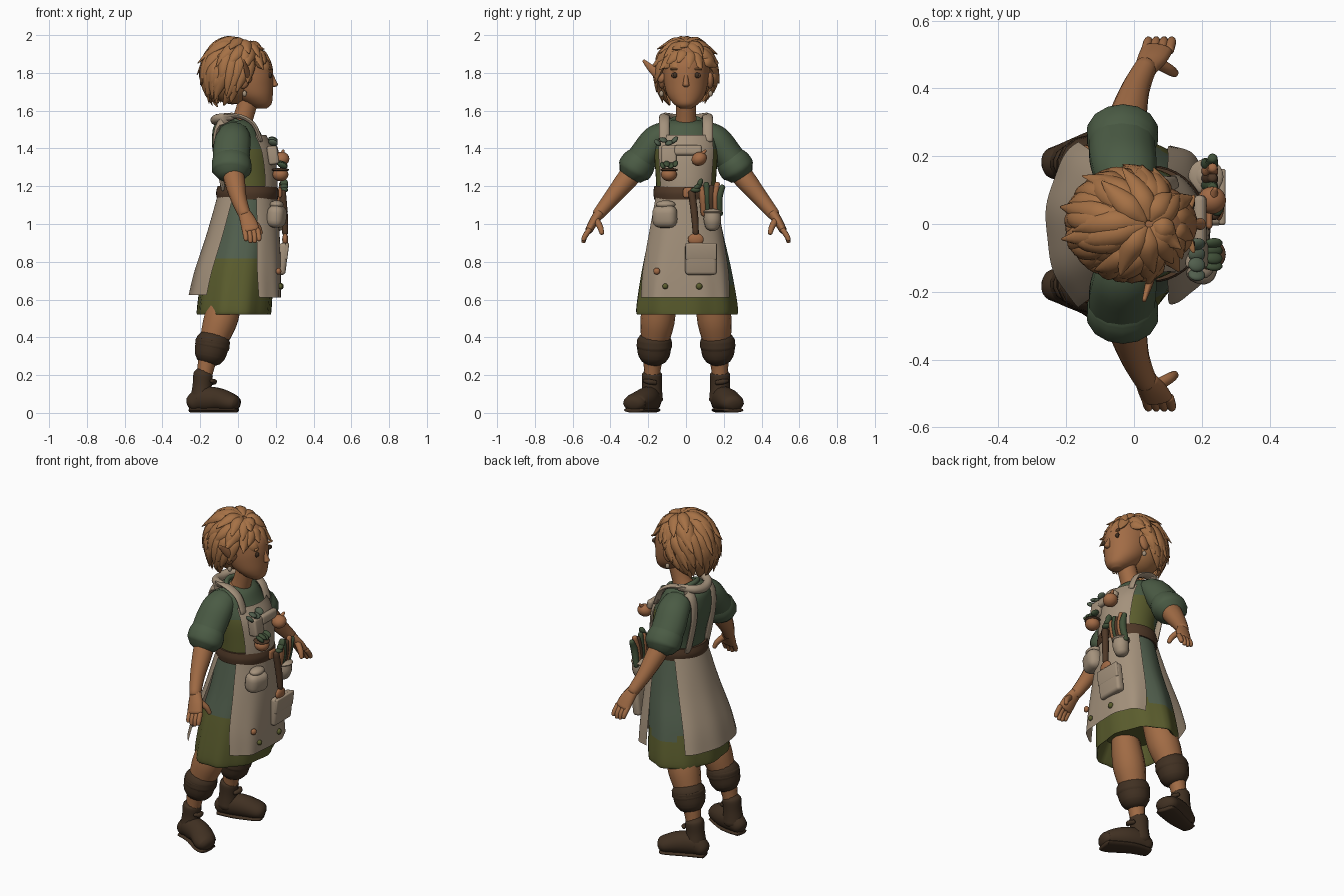
import bpy
import bmesh
import math
import random
from mathutils import Vector, Matrix, Euler

random.seed(4)
default_cube = bpy.data.objects.get("Cube")
if default_cube:
    bpy.data.objects.remove(default_cube, do_unlink=True)


def make_material(name, red, green, blue):
    material = bpy.data.materials.new(name)
    material.use_nodes = True
    color = (red, green, blue, 1)
    material.diffuse_color = color
    shader = material.node_tree.nodes["Principled BSDF"]
    shader.inputs["Base Color"].default_value = color
    shader.inputs["Roughness"].default_value = .9
    return material


skin = make_material("warm skin", .36, .15, .06)
hair = make_material("ginger hair", .38, .165, .06)
linen = make_material("apron linen", .37, .285, .2)
teal = make_material("shirt green", .069, .104, .058)
sage = make_material("faded skirt green", .083, .115, .075)
olive = make_material("olive green", .105, .11, .027)
boot = make_material("boot brown", .052, .03, .016)
leather = make_material("belt leather", .08, .041, .021)
terracotta = make_material("terracotta", .36, .145, .06)
leaf = make_material("leaf green", .052, .082, .04)


def finish(name, bm, materials, rule=None, angle=50):
    """Turn a bmesh into a smooth object; rule picks a material per face."""
    bmesh.ops.recalc_face_normals(bm, faces=bm.faces)
    if rule:
        for face in bm.faces:
            face.material_index = int(rule(face.calc_center_median()))
    mesh = bpy.data.meshes.new(name)
    bm.to_mesh(mesh)
    bm.free()
    for material in materials:
        mesh.materials.append(material)
    obj = bpy.data.objects.new(name, mesh)
    bpy.context.collection.objects.link(obj)
    bpy.ops.object.select_all(action="DESELECT")
    obj.select_set(True)
    bpy.context.view_layer.objects.active = obj
    bpy.ops.object.shade_smooth_by_angle(angle=math.radians(angle))


def smooth_path(points, steps):
    """Catmull-Rom interpolation of tuples of any length."""
    result = []
    last = len(points) - 1
    for i in range(last):
        quad = [points[max(0, min(last, i + k))] for k in (-1, 0, 1, 2)]
        for step in range(steps):
            t = step / steps
            result.append(tuple(
                b + t * (c - a) / 2 + t * t * (a - 2.5 * b + 2 * c - d / 2)
                + t ** 3 * (3 * b - a - 3 * c + d) / 2 for a, b, c, d in zip(*quad)))
    result.append(tuple(points[-1]))
    return result


def skin_rings(bm, rings, closed=True):
    for low, high in zip(rings, rings[1:]):
        count = len(low)
        for i in range(count if closed else count - 1):
            j = (i + 1) % count
            bm.faces.new((low[i], low[j], high[j], high[i]))
    if closed:
        bm.faces.new(rings[0][::-1])
        bm.faces.new(rings[-1])


def add_sweep(bm, points, ref=(0, 0, 1), sides=14, steps=4):
    """Rounded tube; each point is x, y, z, half width, half height."""
    path = smooth_path([p if len(p) == 5 else (*p, p[3]) for p in points], steps)
    centers = [Vector(p[:3]) for p in path]
    rings = []

    def ring(center, tangent, wide, tall):
        across = tangent.cross(Vector(ref)).normalized()
        up = across.cross(tangent).normalized()
        turns = [math.tau * i / sides for i in range(sides)]
        rings.append([bm.verts.new(center + across * wide * math.cos(t)
                                   + up * tall * math.sin(t)) for t in turns])

    last = len(path) - 1
    for i, (center, p) in enumerate(zip(centers, path)):
        tangent = (centers[min(i + 1, last)] - centers[max(i - 1, 0)]).normalized()
        cap = tangent * min(p[3], p[4])
        if i == 0:
            for out, size in ((.5, .45), (.3, .8)):
                ring(center - cap * out, tangent, p[3] * size, p[4] * size)
        ring(center, tangent, p[3], p[4])
        if i == last:
            for out, size in ((.3, .8), (.5, .45)):
                ring(center + cap * out, tangent, p[3] * size, p[4] * size)
    skin_rings(bm, rings)


def sweep(name, points, material, **options):
    bm = bmesh.new()
    add_sweep(bm, points, **options)
    finish(name, bm, [material])


def loft(name, rings, materials, rule=None, facing=0, spread=None, fold=0, boxy=0):
    """Stack of ellipses (z, centre x, radius x, radius y); spread opens an arc, boxy squares the hem."""
    bm = bmesh.new()
    count = 40
    stack = []
    for z, cx, rx, ry in smooth_path(rings, 6):
        row = []
        drop = max(0, 1.1 - z)
        for i in range(count):
            turn = math.tau * i / count
            if spread:
                turn = facing + math.radians(spread) * (2 * i / (count - 1) - 1)
            wave = 1 + fold * math.sin(turn * 9) * drop
            across, along = [math.copysign(abs(v) ** (1 - boxy * drop), v)
                             for v in (math.cos(turn), math.sin(turn))]
            row.append(bm.verts.new((cx + rx * wave * across, ry * wave * along, z)))
        stack.append(row)
    skin_rings(bm, stack, closed=not spread)
    if spread:
        bmesh.ops.solidify(bm, geom=bm.faces[:], thickness=.014)
    finish(name, bm, materials, rule)


def ball(name, place, size, material, turn=(0, 0, 0)):
    bm = bmesh.new()
    matrix = Matrix.LocRotScale(Vector(place), Euler(turn), Vector(size))
    bmesh.ops.create_uvsphere(bm, u_segments=20, v_segments=12, radius=1, matrix=matrix)
    finish(name, bm, [material])


def block(name, place, size, material, turn=(0, 0, 0), round_by=.012):
    bm = bmesh.new()
    matrix = Matrix.LocRotScale(Vector(place), Euler(turn), Vector(size))
    bmesh.ops.create_cube(bm, size=1, matrix=matrix)
    bmesh.ops.bevel(bm, geom=bm.edges[:], offset=round_by, segments=4, affect="EDGES", profile=.5)
    finish(name, bm, [material])


# Dress: shirt body and skirt
loft("shirt_body", [(1.14, .05, .145, .155), (1.25, .045, .145, .16), (1.38, .022, .155, .168),
                    (1.47, -.005, .132, .16), (1.525, -.015, .108, .13), (1.55, -.01, .06, .075)],
     [teal, olive], lambda c: c.z < 1.4 and abs(c.y) > .09 and c.x > -.03)
loft("skirt", [(.63, -.02, .15, .2), (.53, -.02, .185, .25), (.55, -.02, .195, .268),
               (.75, 0, .187, .238), (.95, .03, .165, .195), (1.16, .05, .145, .155)],
     [sage, olive], lambda c: c.z < .76 - .3 * c.y, fold=.05)
sweep("collar", [(.072 * math.cos(t) + .015, .085 * math.sin(t), 1.53 - .035 * math.cos(t), .014)
                 for t in (math.tau * i / 12 for i in range(13))], teal)

# Apron panels, bib, straps and belt
loft("apron_front", [(.61, -.01, .235, .243), (.75, 0, .226, .237), (.95, .03, .19, .205),
                     (1.17, .05, .155, .165)], [linen], spread=71, fold=.03, boxy=.8)
loft("apron_back", [(.625, -.09, .17, .272), (.75, -.065, .165, .25), (.95, -.01, .155, .205),
                    (1.17, .045, .148, .162)], [linen], facing=math.pi, spread=64, fold=.03)
loft("bib", [(1.16, .05, .158, .165), (1.25, .05, .158, .17), (1.38, .03, .163, .18),
             (1.47, .005, .145, .17)], [linen], spread=54)
loft("belt", [(1.13, .05, .16, .168), (1.165, .05, .166, .173), (1.2, .05, .158, .168)], [leather])
for side, label in ((1, "left"), (-1, "right")):
    sweep(label + "_strap", [(.12, .115 * side, 1.44, .027, .012), (.08, .115 * side, 1.53, .027, .012),
                             (-.01, .112 * side, 1.572, .028, .012), (-.1, .095 * side, 1.53, .028, .012),
                             (-.12, .09 * side, 1.4, .026, .012), (-.076, .09 * side, 1.18, .026, .012)],
          linen, ref=(1, 0, .6))
sweep("neck_yoke", [(-.03, -.11, 1.57, .02), (-.1, -.07, 1.56, .024), (-.12, 0, 1.55, .026),
                    (-.1, .07, 1.56, .024), (-.03, .11, 1.57, .02)], linen)

# Neck, head and face
ball("neck_base", (.02, 0, 1.515), (.072, .08, .045), skin, (0, .4, 0))
sweep("neck", [(0, 0, 1.49, .065), (.03, 0, 1.57, .054), (.06, 0, 1.67, .055)], skin, ref=(1, 0, 0))
loft("head", [(1.612, .125, .028, .03), (1.635, .11, .067, .064), (1.68, .08, .104, .098),
              (1.74, .055, .131, .115), (1.8, .043, .143, .119), (1.86, .03, .143, .115),
              (1.93, .02, .1, .09), (1.96, .01, .05, .05)], [skin])
sweep("nose", [(.176, 0, 1.79, .01), (.189, 0, 1.755, .014), (.195, 0, 1.735, .018)], skin, ref=(1, 0, 0))
ball("mouth", (.174, 0, 1.679), (.009, .03, .005), leather)
ball("lower_lip", (.172, 0, 1.669), (.011, .022, .007), skin)
for side, label in ((1, "left"), (-1, "right")):
    ball(label + "_eye", (.168, .056 * side, 1.787), (.008, .024, .015), leather, (0, 0, -.35 * side))
    ball(label + "_pupil", (.172, .056 * side, 1.787), (.008, .012, .012), boot, (0, 0, -.35 * side))
    ball(label + "_eyebrow", (.167, .058 * side, 1.82), (.01, .03, .006), hair, (0, 0, -.35 * side))
    ball(label + "_ear", (.035, .128 * side, 1.76), (.028, .018, .045), skin, (0, .3, 0))
    ball(label + "_earring", (.035, .13 * side, 1.69), (.012, .012, .016), linen)
sweep("pointed_ear_tip", [(.06, -.12, 1.765, .014, .026), (.045, -.175, 1.815, .012, .022),
                          (.03, -.225, 1.865, .006, .008)], skin)

# Hair: a cap covered in overlapping pointed tufts that sweep backwards from a forward crown
ball("hair_cap", (-.03, 0, 1.805), (.15, .145, .172), hair)
locks = bmesh.new()
hair_center = Vector((-.012, 0, 1.8))
crown_lean = Matrix.Rotation(.35, 3, "Y")


def hair_point(turn, tilt, grow):
    ray = crown_lean @ Vector((math.sin(tilt) * math.cos(turn), math.sin(tilt) * math.sin(turn), math.cos(tilt)))
    return hair_center + Vector((ray.x * .165, ray.y * .147, ray.z * .175)) * grow


for start, end, count in ((.1, 1, 11), (.45, 1.5, 18), (.85, 2, 22), (1.3, 2.3, 22), (1.6, 2.5, 22)):
    for i in range(count):
        turn = math.tau * (i + random.uniform(-.4, .4)) / count
        front = abs(math.remainder(turn, math.tau))
        stop = end + random.uniform(-.2, .2)
        if front < .95:
            stop = min(stop, 1.36 + .25 * front + random.uniform(-.1, .1))
        stop -= .35 * math.cos(turn)
        if stop - start < .3 or (front < 1.25 and start > 1):
            continue
        lean = random.uniform(-.4, .4)
        flick = random.uniform(1.12, 1.3)
        lock = []
        for part, grow, wide in ((0, .95, .018), (.35, 1.03, .034), (.7, 1.09, .026), (1, flick, .003)):
            spot = hair_point(turn + lean * part, start + (stop - start) * part, grow)
            lock.append((*spot, wide, wide * .6))
        add_sweep(locks, lock, ref=hair_point(turn, (start + stop) / 2, 1) - hair_center, sides=8)
finish("hair_tufts", locks, [hair])

# Arms, hands, legs and boots
for side, label in ((1, "left"), (-1, "right")):
    def limb(name, material, *points, ref=(1, 0, 0)):
        sweep(label + "_" + name, [(p[0], p[1] * side, *p[2:]) for p in points], material, ref=ref)

    limb("sleeve", teal, (-.02, .1, 1.48, .066, .08), (-.027, .16, 1.445, .077, .096),
         (-.035, .215, 1.37, .081, .1), (-.035, .275, 1.29, .078, .095))
    limb("sleeve_cuff", teal, (-.035, .235, 1.345, .083, .098), (-.035, .252, 1.32, .092, .106),
         (-.033, .274, 1.288, .092, .106), (-.033, .284, 1.272, .08, .096))
    limb("forearm", skin, (-.03, .27, 1.29, .06), (-.015, .33, 1.215, .054),
         (.005, .4, 1.13, .042), (.035, .465, 1.05, .033))
    limb("palm", skin, (.035, .46, 1.055, .028, .034), (.055, .49, 1.01, .024, .044),
         (.068, .515, .965, .02, .047))
    for i in range(4):
        x = .035 + .023 * i
        limb("finger_" + str(i + 1), skin, (x, .512, .97, .014), (x + .006, .535, .935, .014),
             (x + .008, .543, .9 + .01 * abs(i - 1.5), .011))
    limb("thumb", skin, (.07, .475, 1.02, .018), (.105, .455, .985, .016), (.12, .445, .95, .012))

    limb("leg", skin, (-.03, .125, .7, .07), (-.083, .147, .52, .091), (-.12, .16, .41, .08),
         (-.16, .175, .29, .052), (-.18, .18, .18, .04))
    limb("breeches_cuff", boot, (-.132, .167, .385, .086), (-.134, .167, .375, .093),
         (-.14, .169, .345, .09), (-.146, .17, .315, .086), (-.15, .171, .295, .08))
    limb("breeches_hem", boot, (-.13, .167, .388, .091), (-.137, .168, .35, .094))
    toe = .252 if side > 0 else .275
    limb("boot_shaft", boot, (-.183, .18, .215, .046), (-.185, .18, .2, .053),
         (-.19, .18, .14, .052), (-.195, .182, .07, .06))
    limb("boot_foot", boot, (-.245, .178, .05, .046, .044), (-.19, .188, .072, .057, .066),
         (-.11, .215, .07, .064, .064), (-.04, toe - .01, .055, .066, .05),
         (-.015, toe, .048, .058, .042), ref=(0, 0, 1))
    limb("boot_sole", boot, (-.25, .176, .015, .042, .014), (-.15, .2, .015, .057, .014),
         (-.04, toe - .01, .015, .063, .014), (-.012, toe, .015, .052, .014), ref=(0, 0, 1))
    limb("boot_lace", boot, (-.135, .16, .16, .012), (-.125, .195, .165, .014), (-.14, .22, .17, .01))

# Pouches and tools on the belt
block("drawstring_pouch", (.205, -.112, 1.04), (.09, .132, .12), linen, (0, .1, -.3), .04)
ball("drawstring_neck", (.205, -.108, 1.103), (.036, .052, .022), linen)
block("square_pouch", (.235, .08, .815), (.05, .168, .168), linen, (0, .12, 0), .018)
block("square_pouch_flap", (.256, .08, .855), (.02, .166, .09), linen, (0, .12, 0), .008)
block("buckle", (.222, .015, 1.165), (.02, .06, .055), terracotta)
sweep("trowel_handle", [(.235, .03, 1.17, .019), (.245, .045, 1.05, .019), (.25, .052, .95, .016)],
      leather, ref=(1, 0, 0))
ball("trowel_tip", (.25, .052, .918), (.016, .042, .034), terracotta)
sweep("herb_pouch", [(.205, .14, .985, .038), (.212, .14, 1.02, .046), (.212, .14, 1.06, .044)],
      linen, ref=(1, 0, 0))
ball("herb_pouch_rim", (.212, .14, 1.065), (.052, .052, .014), linen)
for i, material in enumerate((terracotta, leaf, leather, terracotta, leaf)):
    y = .095 + .021 * i
    sweep("bundle_" + str(i + 1), [(.21, y, 1.05, .016), (.228, y - .005, 1.14, .02),
                                   (.232, y + .008 * (i - 2), 1.2 + .015 * (i % 2), .014)],
          material, ref=(1, 0, 0))
for i in range(3):
    ball("belt_leaf_" + str(i + 1), (.245, .05 + .012 * i, 1.18 + .018 * i), (.02, .026, .014), leaf, (.6 * i, 0, 0))

# Bib pockets, pot, bulb and sprigs
block("bib_pocket", (.185, -.09, 1.365), (.055, .08, .1), linen, (0, -.15, 0))
block("bib_flap", (.195, .01, 1.39), (.036, .15, .055), linen, (0, -.15, 0), .016)
ball("small_pot", (.225, -.09, 1.262), (.042, .042, .036), terracotta)
ball("pot_rim", (.225, -.09, 1.287), (.046, .046, .01), leather)
ball("bulb", (.23, .07, 1.345), (.042, .042, .036), terracotta, (.5, 0, 0))
sweep("bulb_stem", [(.235, .085, 1.37, .014), (.24, .105, 1.39, .006)], terracotta)
for i in range(4):
    swing = i - 1.5
    ball("pot_leaf_" + str(i + 1), (.235, -.09 + .022 * swing, 1.31 + .008 * (i % 2)),
         (.028, .018, .012), leaf, (swing * .5, .4, 0))
    ball("pocket_leaf_" + str(i + 1), (.185, -.105 + .03 * swing, 1.43 + .015 * (i % 2)),
         (.026, .022, .012), sage, (swing * .5, .3, 0))

# Stitched spots on the apron front
for name, x, y, z, size, material in (("orange_spot", .215, -.155, .75, .018, terracotta),
                                      ("green_spot_right", .223, -.11, .67, .015, olive),
                                      ("green_spot_left", .228, .07, .67, .017, olive)):
    ball(name, (x, y, z), (.014, size, size), material, (0, 0, 2 * y))
